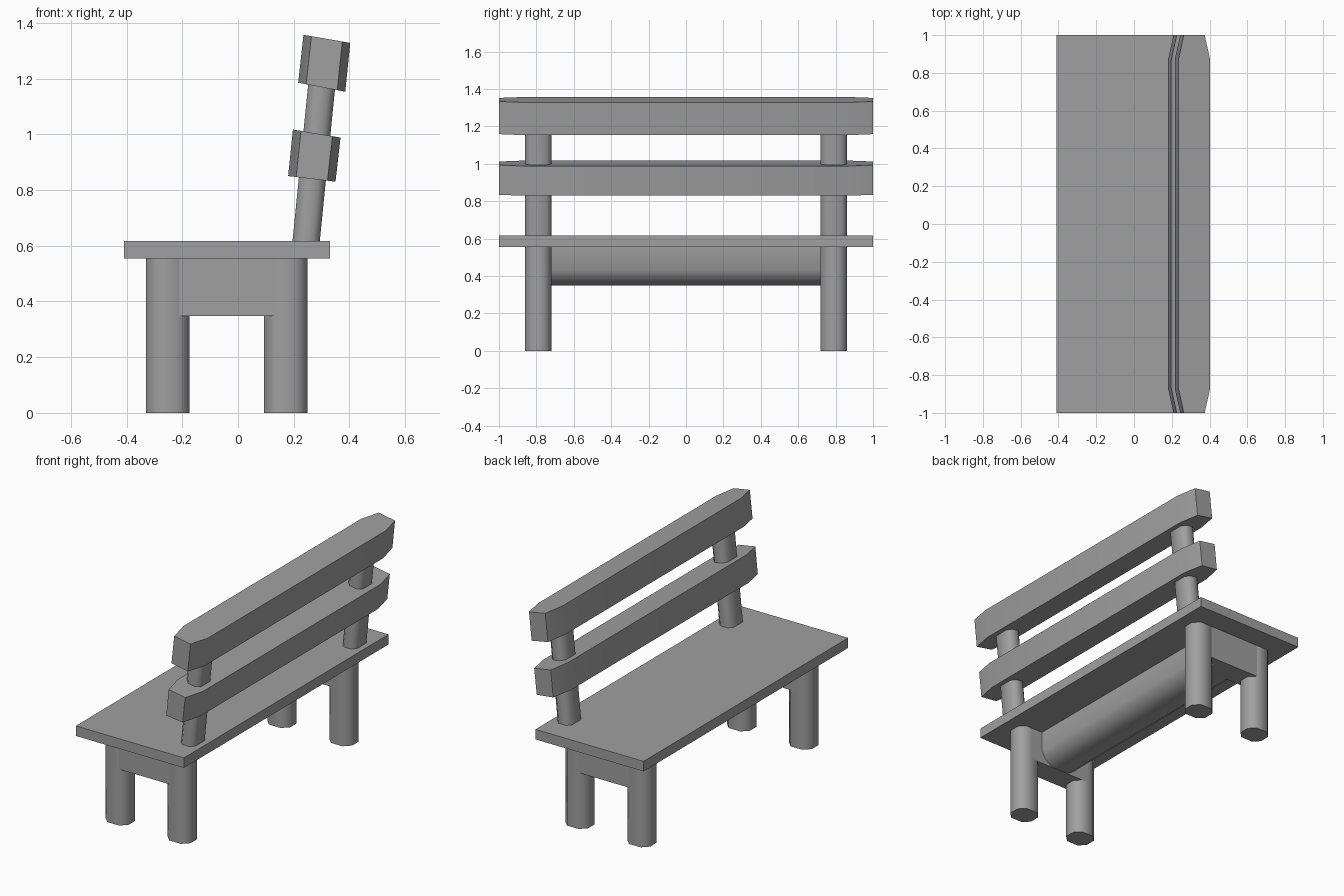
import bpy
import bmesh
from mathutils import Vector

cube = bpy.data.objects.get("Cube")
if cube:
    bpy.data.objects.remove(cube, do_unlink=True)

grey = bpy.data.materials.new("bench_grey")
grey.use_nodes = True
colour = (0.35, 0.35, 0.35, 1)
grey.diffuse_color = colour
grey.node_tree.nodes["Principled BSDF"].inputs["Base Color"].default_value = colour


def loft(name, rings):
    """Skin a solid through matching rings of points and cap both ends."""
    bm = bmesh.new()
    loops = [[bm.verts.new(p) for p in ring] for ring in rings]
    n = len(loops[0])
    for a, b in zip(loops, loops[1:]):
        for i in range(n):
            j = (i + 1) % n
            bm.faces.new((a[i], a[j], b[j], b[i]))
    bm.faces.new(loops[0])
    bm.faces.new(loops[-1])
    bmesh.ops.recalc_face_normals(bm, faces=bm.faces)
    mesh = bpy.data.meshes.new(name)
    bm.to_mesh(mesh)
    bm.free()
    mesh.materials.append(grey)
    obj = bpy.data.objects.new(name, mesh)
    bpy.context.collection.objects.link(obj)
    return obj


def smooth(obj, degrees):
    bpy.ops.object.select_all(action='DESELECT')
    obj.select_set(True)
    bpy.context.view_layer.objects.active = obj
    bpy.ops.object.shade_smooth_by_angle(angle=degrees * 3.14159 / 180)


def box(name, x0, x1, y0, y1, z0, z1):
    outline = [(x0, y0), (x1, y0), (x1, y1), (x0, y1)]
    return loft(name, [[(x, y, z) for x, y in outline] for z in (z0, z1)])


def octagon(cx, cy, hx, hy, cut, z):
    """Rectangle with cut corners, lying flat at height z."""
    outline = [(hx, cut - hy), (hx, hy - cut), (hx - cut, hy), (cut - hx, hy),
               (-hx, hy - cut), (-hx, cut - hy), (cut - hx, -hy), (hx - cut, -hy)]
    return [(cx + x, cy + y, z) for x, y in outline]


def column(name, cy, x_low, x_high, z0, z1, hx, cut):
    rings = [octagon(x_low, cy, hx, 0.07, cut, z0),
             octagon(x_high, cy, hx, 0.07, cut, z1)]
    smooth(loft(name, rings), 50)


# Seat board
box("seat", -0.41, 0.33, -1, 1, 0.555, 0.617)

# Legs, end aprons and leaning back posts
for side, label in ((-1, "right"), (1, "left")):
    y = side * 0.79
    column("outer_leg_" + label, y, -0.252, -0.252, 0, 0.56, 0.078, 0.038)
    column("back_leg_" + label, y, 0.172, 0.172, 0, 0.56, 0.078, 0.038)
    box("apron_" + label, -0.252, 0.172, y - 0.07, y + 0.07, 0.348, 0.556)
    column("back_post_" + label, y, 0.243, 0.308, 0.6, 1.25, 0.049, 0.025)

# Under-seat beam with a rounded belly
half = [(0.135, 0.556), (0.135, 0.43), (0.11, 0.385), (0.06, 0.35)]
belly = half + [(-x, z) for x, z in reversed(half)]
smooth(loft("under_beam", [[(x - 0.04, y, z) for x, z in belly]
                           for y in (-0.73, 0.73)]), 50)


def slat(name, corners):
    """Tilted board whose ends taper on both faces."""
    front_top, back_top, back_low, front_low = [Vector((x, 0, z)) for x, z in corners]
    rings = []
    for y, inset in ((-1, 0.17), (-0.87, 0), (0.87, 0), (1, 0.17)):
        ring = [front_top.lerp(back_top, inset), back_top.lerp(front_top, inset),
                back_low.lerp(front_low, inset), front_low.lerp(back_low, inset)]
        rings.append([p + Vector((0, y, 0)) for p in ring])
    smooth(loft(name, rings), 30)


# Backrest slats
slat("upper_slat", [(0.235, 1.357), (0.403, 1.328), (0.385, 1.153), (0.216, 1.185)])
slat("lower_slat", [(0.197, 1.017), (0.368, 0.988), (0.35, 0.83), (0.18, 0.85)])
